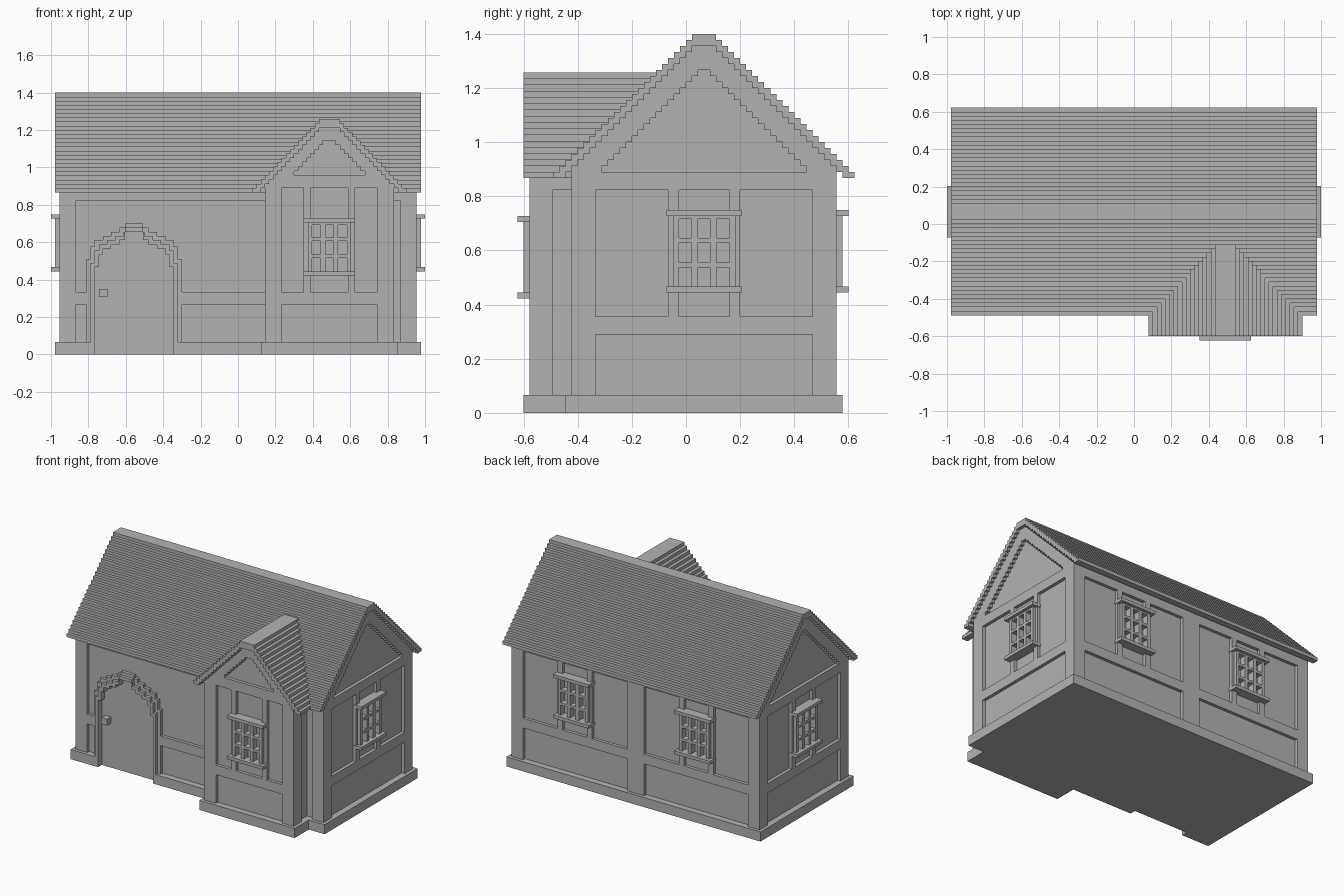
import bpy, bmesh, math
from mathutils import Matrix

cube = bpy.data.objects.get("Cube")
if cube:
    bpy.data.objects.remove(cube, do_unlink=True)

V = 1 / 45  # block size; all measures below are in blocks

grey = bpy.data.materials.new("plain_grey")
grey.use_nodes = True
GREY = (0.45, 0.45, 0.45, 1)
grey.diffuse_color = GREY
grey.node_tree.nodes["Principled BSDF"].inputs["Base Color"].default_value = GREY


def facade(x, y, angle):
    """Wall frame: u runs along the wall, depth points outward, z is up."""
    return Matrix.Translation((x, y, 0)) @ Matrix.Rotation(math.radians(angle), 4, 'Z')


FRONT, BACK = facade(0, -19, 0), facade(0, 25, 180)
EAST, WEST = facade(43, 3, 90), facade(-43, 3, -90)
PORCH = facade(22, -26, 0)
PORCH_EAST, PORCH_WEST = facade(37.5, -19, 90), facade(6.5, -19, -90)


class Part:
    def __init__(self, name):
        self.name, self.bm = name, bmesh.new()

    def prism(self, wall, profile, d0, d1):
        """Extrude a (u, z) profile from depth d0 out to depth d1."""
        back = [self.bm.verts.new(wall @ Matrix.Translation((u, -d0, z)).translation) for u, z in profile]
        front = [self.bm.verts.new(wall @ Matrix.Translation((u, -d1, z)).translation) for u, z in profile]
        self.bm.faces.new(back)
        self.bm.faces.new(front[::-1])
        for i in range(len(profile)):
            j = (i + 1) % len(profile)
            self.bm.faces.new((back[j], back[i], front[i], front[j]))

    def box(self, wall, u0, u1, z0, z1, d0=-1, d1=0):
        self.prism(wall, [(u0, z0), (u1, z0), (u1, z1), (u0, z1)], d0, d1)

    def pair(self, wall, u0, u1, z0, z1, d0=-1, d1=0, mid=0):
        self.box(wall, mid + u0, mid + u1, z0, z1, d0, d1)
        self.box(wall, mid - u1, mid - u0, z0, z1, d0, d1)

    def finish(self):
        bmesh.ops.recalc_face_normals(self.bm, faces=self.bm.faces)
        self.bm.transform(Matrix.Scale(V, 4))
        mesh = bpy.data.meshes.new(self.name)
        self.bm.to_mesh(mesh)
        self.bm.free()
        mesh.materials.append(grey)
        bpy.context.collection.objects.link(bpy.data.objects.new(self.name, mesh))


def stairs(half, rows, z, rise=1, cap=99):
    """Right side of a stepped gable, from the bottom up."""
    pts = []
    for k in range(rows):
        w = min(half - k, cap)
        pts += [(w, z + k * rise), (w, z + (k + 1) * rise)]
    return [p for i, p in enumerate(pts) if i == 0 or p != pts[i - 1]]


def full(side, mid=0):
    return [(mid + u, z) for u, z in side] + [(mid - u, z) for u, z in reversed(side)]


def band(outer, inner, mid=0):
    return full(outer, mid) + full(inner, mid)[::-1]


RISE = 17.6 / 17  # porch roof step height

# Solid bodies behind the timber
p = Part("house_body")
p.prism(EAST, full([(21, 0)] + stairs(23, 22, 39, cap=21)), -85, -1)
p.finish()
p = Part("porch_body")
p.prism(PORCH, full([(14.5, 0)] + stairs(16.5, 15, 39, RISE, 14.5)), -24, -1)
p.finish()

# Plinth with a gap at the door
p = Part("plinth")
p.box(FRONT, -44, 44, 0, 3, -45, -1)
p.box(FRONT, -44, -34.5, 0, 3, -1, 1)
p.box(FRONT, -15.5, 44, 0, 3, -1, 1)
p.box(PORCH, -16.5, 16.5, 0, 3, -8, 1)
p.finish()

# Stepped roofs
p = Part("main_roof")
p.prism(EAST, band(stairs(25, 24, 39), stairs(23, 22, 39)), -87, 1)
p.finish()
p = Part("porch_roof")
p.prism(PORCH, band(stairs(18.5, 17, 39, RISE), stairs(16.5, 15, 39, RISE)), -26, 1)
p.finish()

# Gable end timber
p = Part("end_timbers")
for wall in (EAST, WEST):
    p.pair(wall, 18, 22, 3, 40)
    p.pair(wall, 4.2, 6, 16, 37)
    for z in (13, 37):
        p.box(wall, -22, 22, z, z + 3)
    p.prism(wall, band(stairs(22, 21, 40), stairs(17, 17, 40)), -1, 0)
p.finish()

# Back timber
p = Part("back_timbers")
p.pair(BACK, 39, 43, 3, 40)
p.box(BACK, -3, 3, 3, 40)
for mid in (-21, 21):
    p.pair(BACK, 4.2, 6, 16, 37, mid=mid)
for z in (13, 37):
    p.box(BACK, -43, 43, z, z + 3)
p.finish()

# Front timber
p = Part("front_timbers")
p.pair(FRONT, 39, 43, 3, 40)
p.box(FRONT, -43, 43, 37, 40)
p.box(FRONT, -43, -36.5, 12, 15)
p.box(FRONT, -13.5, 7, 12, 15)
p.finish()

# Porch timber
p = Part("porch_timbers")
p.pair(PORCH, 11.5, 15.5, 3, 40)
p.pair(PORCH, 4.5, 6.2, 15, 40)
p.box(PORCH, -15.5, 15.5, 12, 15)
p.prism(PORCH, full([(15.5, 40)] + stairs(15.5, 3, 39 + RISE, RISE)[1:]), -1, 0)
z = 39 + 4 * RISE
p.prism(PORCH, band(stairs(12.5, 11, z, RISE), stairs(8.5, 8, z, RISE)), -1, 0)
for wall, side in ((PORCH_EAST, 1), (PORCH_WEST, -1)):
    u0, u1 = sorted((-7 * side, -3.2 * side))
    p.box(wall, u0, u1, 3, 40)
    u0, u1 = sorted((-7 * side, side))
    p.box(wall, u0, u1, 37, 40)
p.finish()


# Lattice windows with sill and lintel
def window(name, wall, u=0, z=20):
    w = Part(name)
    for low in (z, z + 12.7):
        w.box(wall, u - 6.2, u + 6.2, low, low + 1, -1, 2)
    w.pair(wall, 1, 2.1, z + 1, z + 12.7, -1, 1, u)
    w.pair(wall, 4.2, 5.2, z + 1, z + 12.7, -1, 1, u)
    for bar in (4.2, 8.3, 12.2):
        w.box(wall, u - 5, u + 5, z + bar, z + bar + 0.8, -1, 0.98)
    w.finish()


window("east_window", EAST)
window("west_window", WEST)
window("back_window_east", BACK, -21)
window("back_window_west", BACK, 21)
window("porch_window", PORCH, 0, 19)

# Arched door: flush frame, raised trim, recessed leaf and knob
STEPS = [(11.5, 23), (10.5, 26), (9.5, 27.5), (7.5, 28.5), (5.5, 29.5), (3.5, 30.5), (2.2, 31.5)]


def arch(inset, bottom):
    pts, low = [], bottom
    for half, top in STEPS:
        w = max(half - inset, 2.2)
        pts += [(w, low), (w, top - inset)]
        low = top - inset
    return [q for i, q in enumerate(pts) if i == 0 or q != pts[i - 1]]


p = Part("door_frame")
p.prism(FRONT, band(arch(0, 3), arch(1, 3), -25), -1, 0)
p.finish()
p = Part("door_trim")
p.prism(FRONT, band(arch(1, 3), arch(2, 3), -25), -1, 1)
p.finish()
p = Part("door")
p.prism(FRONT, full(arch(2, 0), -25), -2, -0.9)
p.finish()
p = Part("door_knob")
p.box(FRONT, -33.4, -31.4, 13.8, 15.8, -1, 1)
p.finish()
